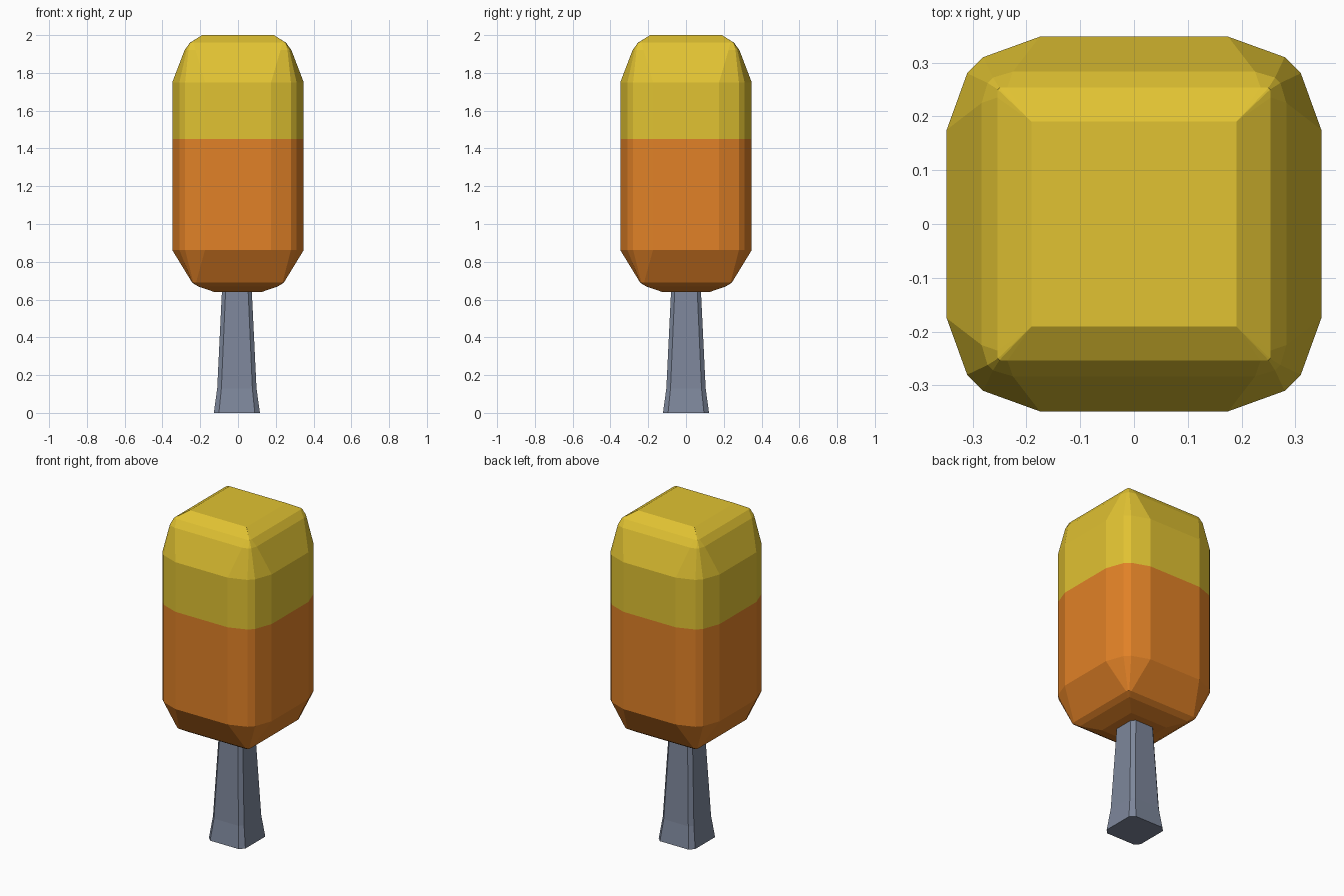
import bpy, bmesh

if "Cube" in bpy.data.objects:
    bpy.data.objects.remove(bpy.data.objects["Cube"])


def material(name, rgb):
    m = bpy.data.materials.new(name)
    m.diffuse_color = (*rgb, 1)
    m.use_nodes = True
    m.node_tree.nodes["Principled BSDF"].inputs["Base Color"].default_value = m.diffuse_color
    return m


YELLOW = material("leaf yellow", (0.75, 0.54, 0.032))
ORANGE = material("leaf orange", (0.75, 0.22, 0.02))
GREY = material("bark grey", (0.205, 0.24, 0.325))


def four_corners(pts):
    """Turn one corner's points (x>0, y>0, counter-clockwise) into a full ring."""
    ring, cur = [], pts
    for _ in range(4):
        ring += cur
        cur = [(-y, x) for x, y in cur]
    return ring


def loft(name, sections, mats, rule=lambda z: 0, ox=0):
    """Bridge rings given as (z, corner points) and cap both ends."""
    bm = bmesh.new()
    rings = [[bm.verts.new((x + ox, y, z)) for x, y in four_corners(c)] for z, c in sections]
    n = len(rings[0])
    for a, b in zip(rings, rings[1:]):
        for i in range(n):
            j = (i + 1) % n
            bm.faces.new((a[i], a[j], b[j], b[i]))
    bm.faces.new(rings[0][::-1])
    bm.faces.new(rings[-1])
    bmesh.ops.remove_doubles(bm, verts=bm.verts, dist=0.0005)
    bmesh.ops.recalc_face_normals(bm, faces=bm.faces)
    for f in bm.faces:
        f.material_index = rule(f.calc_center_median().z)
    me = bpy.data.meshes.new(name)
    bm.to_mesh(me)
    bm.free()
    for m in mats:
        me.materials.append(m)
    ob = bpy.data.objects.new(name, me)
    bpy.context.collection.objects.link(ob)
    return ob


def corner(half, flat, mid_a, mid_b):
    """Three-facet rounded corner."""
    return [(half, flat), (mid_a, mid_b), (mid_b, mid_a), (flat, half)]


# Crown: rounded block, yellow above the split and orange below
wide = corner(0.348, 0.175, 0.31, 0.28)
SPLIT = 1.45
crown = [
    (0.64, corner(0.125, 0.125, 0.125, 0.125)),
    (0.67, corner(0.212, 0.2, 0.211, 0.209)),
    (0.69, corner(0.243, 0.222, 0.241, 0.236)),
    (0.862, wide),
    (SPLIT, wide),
    (1.75, wide),
    (1.92, corner(0.283, 0.225, 0.272, 0.262)),
    (1.96, corner(0.254, 0.235, 0.253, 0.25)),
    (2.0, corner(0.19, 0.19, 0.19, 0.19)),
]
loft("crown", crown, [YELLOW, ORANGE], lambda z: 0 if z > SPLIT else 1)

# Trunk: tapered, chamfered post with a flared foot
trunk = [(z, [(h, c), (c, h)]) for z, h, c in
         [(0.0, 0.122, 0.095), (0.13, 0.104, 0.082), (0.75, 0.074, 0.055)]]
loft("trunk", trunk, [GREY], ox=-0.006)
